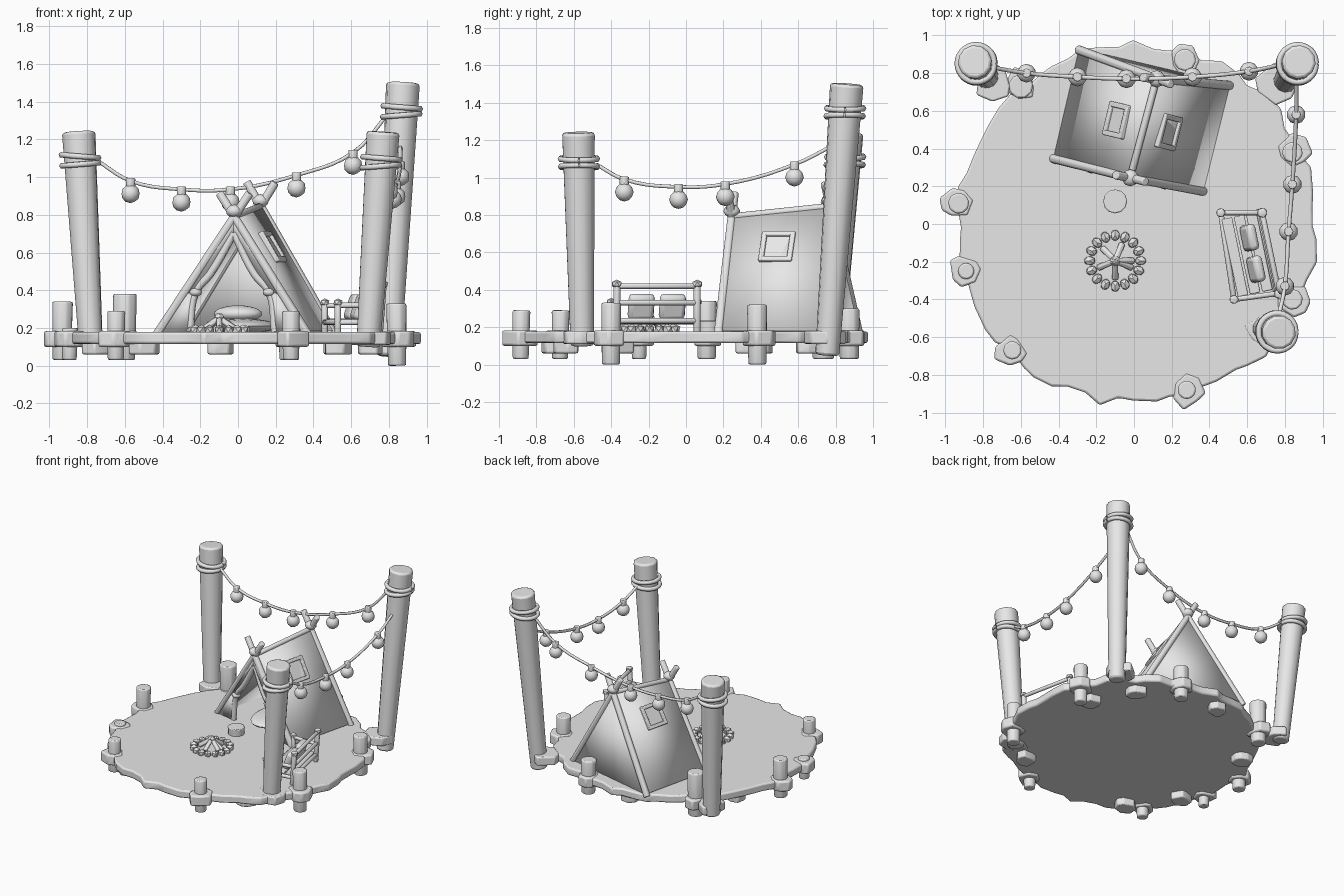
import bpy, bmesh, math, random
from mathutils import Vector, Matrix

random.seed(4)
if "Cube" in bpy.data.objects:
    bpy.data.objects.remove(bpy.data.objects["Cube"], do_unlink=True)

grey = bpy.data.materials.new("plain grey")
grey.use_nodes = True
grey.diffuse_color = (0.8, 0.8, 0.8, 1)
grey.node_tree.nodes["Principled BSDF"].inputs["Base Color"].default_value = (0.8, 0.8, 0.8, 1)


def finish(name, bm, bevel=0, solid=0, angle=40):
    bmesh.ops.recalc_face_normals(bm, faces=bm.faces)
    mesh = bpy.data.meshes.new(name)
    bm.to_mesh(mesh)
    bm.free()
    ob = bpy.data.objects.new(name, mesh)
    bpy.context.collection.objects.link(ob)
    mesh.materials.append(grey)
    if solid:
        mod = ob.modifiers.new("thickness", "SOLIDIFY")
        mod.thickness, mod.offset = solid, 0
    if bevel:
        mod = ob.modifiers.new("soft edge", "BEVEL")
        mod.width, mod.segments = bevel, 2
    bpy.ops.object.select_all(action="DESELECT")
    ob.select_set(True)
    bpy.context.view_layer.objects.active = ob
    bpy.ops.object.shade_smooth_by_angle(angle=math.radians(angle))
    return ob


def log(name, a, b, r1, r2=None, sides=10, bevel=0.006):
    a, b = Vector(a), Vector(b)
    d = b - a
    m = Matrix.Translation((a + b) / 2) @ d.to_track_quat("Z", "Y").to_matrix().to_4x4()
    bm = bmesh.new()
    bmesh.ops.create_cone(bm, cap_ends=True, segments=sides, radius1=r1,
                          radius2=r2 or r1, depth=d.length, matrix=m)
    return finish(name, bm, bevel)


def blob(name, at, size, detail=2, rot=0):
    bm = bmesh.new()
    bmesh.ops.create_icosphere(bm, subdivisions=detail, radius=1)
    m = Matrix.Translation(at) @ Matrix.Rotation(rot, 4, "Z") @ Matrix.Diagonal((*size, 1))
    bm.transform(m)
    return finish(name, bm)


def box(name, at, axes, size, bevel=0.006):
    bm = bmesh.new()
    bmesh.ops.create_cube(bm, size=1)
    m = Matrix([Vector(a).normalized() for a in axes]).transposed().to_4x4()
    bm.transform(Matrix.Translation(at) @ m @ Matrix.Diagonal((*size, 1)))
    return finish(name, bm, bevel)


def panel(name, points, solid=0.02):
    bm = bmesh.new()
    bm.faces.new([bm.verts.new(p) for p in points])
    return finish(name, bm, 0, solid)


def slab(name, centre, radius, rough, n, z0, z1, bevel):
    bm = bmesh.new()
    ring = []
    for i in range(n):
        t = math.tau * (i + random.uniform(-.25, .25)) / n
        r = radius + random.uniform(-rough, rough)
        ring.append(bm.verts.new((centre[0] + r * math.cos(t), centre[1] + r * math.sin(t), z0)))
    face = bm.faces.new(ring)
    new = bmesh.ops.extrude_face_region(bm, geom=[face])["geom"]
    bmesh.ops.translate(bm, vec=(0, 0, z1 - z0), verts=[v for v in new if isinstance(v, bmesh.types.BMVert)])
    return finish(name, bm, bevel)


def rope(name, points, r):
    cu = bpy.data.curves.new(name, "CURVE")
    cu.dimensions, cu.bevel_depth, cu.bevel_resolution, cu.resolution_u = "3D", r, 1, 5
    sp = cu.splines.new("BEZIER")
    sp.bezier_points.add(len(points) - 1)
    for bp, p in zip(sp.bezier_points, points):
        bp.co = p
        bp.handle_left_type = bp.handle_right_type = "AUTO"
    ob = bpy.data.objects.new(name, cu)
    bpy.context.collection.objects.link(ob)
    cu.materials.append(grey)
    bpy.ops.object.select_all(action="DESELECT")
    ob.select_set(True)
    bpy.context.view_layer.objects.active = ob
    bpy.ops.object.convert(target="MESH")


# Round ragged platform
slab("platform", (0.015, 0), 0.955, 0.028, 64, 0.115, 0.178, 0.012)

# Tall lantern posts with rope wraps
posts = [((-0.78, 0.78, 0.1), (-0.845, 0.86, 1.24), 1.09),
         ((0.8, 0.755, 0.05), (0.875, 0.86, 1.5), 1.35),
         ((0.69, -0.555, 0.1), (0.77, -0.575, 1.24), 1.08)]
for foot, top, wrap_z in posts:
    log("tall_post", foot, top, 0.064, 0.09, 12, 0.015)
    foot, top = Vector(foot), Vector(top)
    for dz, tilt in ((-0.022, 0.08), (0.02, -0.08)):
        c = foot.lerp(top, (wrap_z + dz - foot.z) / (top.z - foot.z))
        loop = [c + Vector((0.098 * math.cos(t), 0.098 * math.sin(t), 0.098 * tilt * math.cos(t)))
                for t in (math.tau * i / 12 for i in range(13))]
        rope("post_wrap", loop, 0.016)
for c in ((-0.75, 0.75), (0.76, 0.74), (0.7, -0.57)):
    slab("post_collar", c, 0.105, 0.02, 7, 0.11, 0.18, 0.01)

# Short stakes round the rim with collars
stakes = [(-0.6, 0.73, 0.38, 0.066), (-0.93, 0.11, 0.34, 0.057), (-0.89, -0.25, 0.2, 0.045),
          (-0.645, -0.67, 0.29, 0.05), (0.28, -0.88, 0.29, 0.05), (0.84, -0.4, 0.33, 0.056),
          (0.84, 0.38, 0.32, 0.056), (0.27, 0.87, 0.3, 0.06)]
for x, y, z, r in stakes:
    low = 0 if x > 0.8 else 0.03
    log("stake", (x * 1.005, y * 1.005, low), (x, y, z), r * 0.9, r, 9, 0.01)
    slab("stake_collar", (x * 1.01, y * 1.01), 0.088, 0.015, 7, 0.1, 0.183, 0.012)

# Support lumps under the floor
for x, y in ((0.53, 0.66), (-0.5, -0.7), (0.7, 0.33), (0.53, -0.64), (-0.75, -0.35), (-0.72, 0.4), (-0.1, 0.85)):
    slab("floor_support", (x, y), 0.075, 0.012, 7, 0.06, 0.13, 0.01)

# String lights
back_line = [(-0.75, 0.83, 1.09), (-0.57, 0.8, 0.98), (-0.3, 0.78, 0.935), (-0.04, 0.77, 0.935),
             (0.31, 0.78, 1.01), (0.61, 0.81, 1.13), (0.8, 0.85, 1.34)]
side_line = [(0.77, -0.48, 1.07), (0.8, -0.33, 0.99), (0.82, -0.04, 0.95), (0.84, 0.21, 0.965),
             (0.86, 0.58, 1.07), (0.86, 0.82, 1.19)]
for line in (back_line, side_line):
    rope("light_string", line, 0.011)
    for p in line[1:-1]:
        p = Vector(p)
        log("bulb_cap", p + Vector((0, 0, 0.015)), p - Vector((0, 0, 0.04)), 0.026, 0.026, 8)
        blob("bulb", p - Vector((0, 0, 0.068)), (0.05, 0.05, 0.05))

# Tent cloth
ridge_f, ridge_r = Vector((-0.02, 0.245, 0.79)), Vector((0.12, 0.77, 0.845))
left_f, left_r = Vector((-0.42, 0.345, 0.18)), Vector((-0.285, 0.92, 0.18))
right_f, right_r = Vector((0.36, 0.175, 0.18)), Vector((0.5, 0.735, 0.18))
panel("tent_back", [left_r, right_r, ridge_r])
for f, r, flip in ((left_f, left_r, -1), (right_f, right_r, 1)):
    panel("tent_side", [f, r, ridge_r, ridge_f])
    # Window frame and pane on the sloping cloth
    along = (r - f).normalized()
    up = ((ridge_f + ridge_r - f - r) / 2)
    up = (up - along * up.dot(along)).normalized()
    out = along.cross(up) * flip
    out = out if out.z > 0 else -out
    c = ((f + r) / 2).lerp((ridge_f + ridge_r) / 2, 0.69) + out * 0.015
    axes = (along, up, out)
    for s in (-1, 1):
        box("window_side", c + along * s * 0.078, axes, (0.028, 0.18, 0.04))
        box("window_rail", c + up * s * 0.078, axes, (0.18, 0.028, 0.04))
    box("window_pane", c, axes, (0.14, 0.14, 0.008), 0)

# Tent poles crossing at the ridge
for lo, hi, apex in ((left_f, right_f, ridge_f), (left_r, right_r, ridge_r)):
    for foot in (lo, hi):
        d = (apex - foot).normalized()
        log("tent_pole", foot - d * 0.02, apex + d * 0.15, 0.026, 0.024, 8)
    blob("pole_lashing", apex + Vector((0, 0, 0.03)), (0.045, 0.045, 0.035))
log("ridge_pole", ridge_f, ridge_r, 0.02, 0.02, 8)

# Tied-back door curtains
mid = (left_f + right_f) / 2
for f in (left_f, right_f):
    tie = mid.lerp(f, 0.5) + Vector((0, 0, 0.21))
    edge = f.lerp(ridge_f, 0.33)
    hem_in, hem_out = mid.lerp(f, 0.58), f
    start = ridge_f.lerp(mid, 0.14)
    panel("curtain_top", [ridge_f, start, mid.lerp(tie, 0.6) + Vector((0, 0, 0.18)), tie, edge], 0.03)
    panel("curtain_hem", [edge, tie, hem_in, hem_out], 0.03)
    rope("curtain_fold", [start, mid.lerp(tie, 0.6) + Vector((0, -0.01, 0.18)), tie, hem_in], 0.022)
    blob("curtain_tie", tie, (0.035, 0.035, 0.025))

# Bedding inside the tent
tent_turn = math.radians(-14)
blob("sleeping_mat", (0.03, 0.5, 0.21), (0.17, 0.25, 0.04), 3, tent_turn)
blob("sleeping_pillow", (0.0, 0.52, 0.275), (0.13, 0.09, 0.045), 3, tent_turn)

# Stump seat and campfire
log("stump", (-0.1, 0.12, 0.17), (-0.1, 0.12, 0.235), 0.06, 0.064, 12)
fire = Vector((-0.1, -0.195, 0.19))
for i in range(16):
    t = math.tau * i / 16
    spot = Vector((math.cos(t), math.sin(t), 0))
    blob("fire_stone", fire + spot * 0.135, (0.033, 0.027, 0.028), 1, t)
    if i % 3 == 0:
        log("fire_log", fire + spot * 0.095, fire - spot * 0.02 + Vector((0, 0, 0.075)), 0.018, 0.016, 7, 0.003)

# Bench with rod frame, slats and two cushions
front = [Vector((0.46, 0.06, 0.17)), Vector((0.53, -0.4, 0.17))]
back = [Vector((0.66, 0.06, 0.17)), Vector((0.75, -0.37, 0.17))]
rise = lambda h: Vector((0, 0, h))
lean = Vector((0.02, 0, 0.26))
for f, b in zip(front, back):
    log("bench_front_leg", f, f + rise(0.16), 0.018, 0.018, 8)
    log("bench_back_leg", b, b + lean, 0.02, 0.02, 8)
    log("bench_arm", f + rise(0.15), b + rise(0.15), 0.015, 0.015, 8)
    log("bench_side_rail", f + rise(0.06), b + rise(0.06), 0.015, 0.015, 8)
    blob("bench_knob", f + rise(0.165), (0.027, 0.027, 0.022), 1)
    blob("bench_knob", b + lean, (0.03, 0.03, 0.024), 1)
log("bench_front_rail", front[0] + rise(0.06), front[1] + rise(0.06), 0.016, 0.016, 8)
for k in (0.25, 0.62, 0.96):
    log("bench_back_rail", back[0] + lean * k, back[1] + lean * k, 0.016, 0.016, 8)
run = (back[1] - back[0]).normalized()
across = Vector((-run.y, run.x, 0))
centre = (front[0] + front[1] + back[0] + back[1]) / 4
for i in (-1, 0, 1):
    box("bench_slat", centre + across * i * 0.066 + rise(0.07), (run, across, (0, 0, 1)), (0.42, 0.056, 0.02))
tilted = across * 0.35 + rise(1)
face = run.cross(tilted)
for s in (-1, 1):
    at = centre + across * 0.03 + run * s * 0.085 + rise(0.14)
    box("bench_cushion", at, (run, tilted, face), (0.14, 0.14, 0.055), 0.022)
